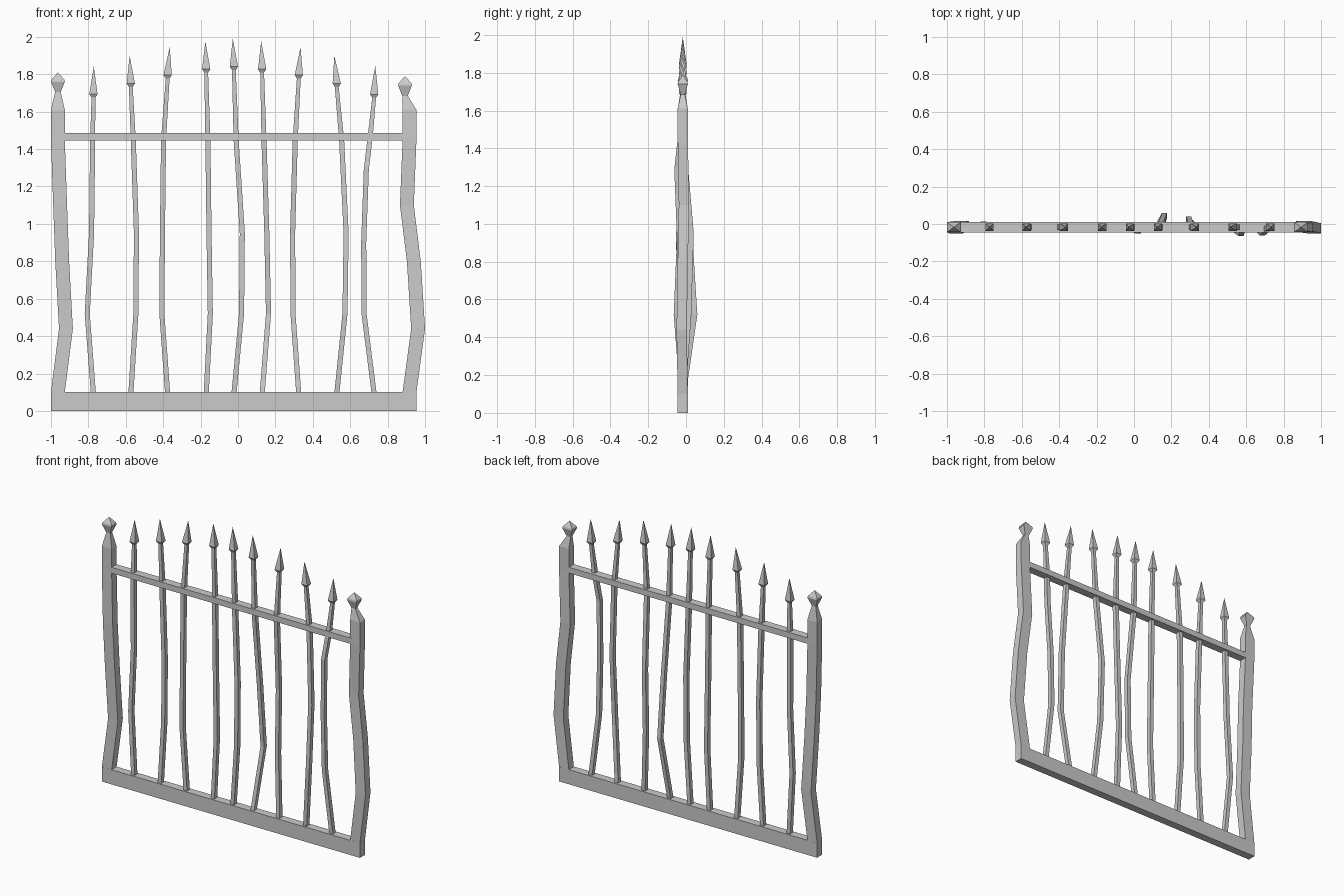
import bpy, bmesh

if "Cube" in bpy.data.objects:
    bpy.data.objects.remove(bpy.data.objects["Cube"])

YC = -0.017  # depth centre of the frame
SQUARE = ((-1, -1), (1, -1), (1, 1), (-1, 1))


def loft(name, rings):
    """Four-sided solid through horizontal rings (x, y, z, half width, half depth)."""
    bm = bmesh.new()
    prev = None
    for x, y, z, w, d in rings:
        ring = [bm.verts.new((x + sx * w, YC + y + sy * d, z)) for sx, sy in SQUARE]
        if prev:
            for i in range(4):
                j = (i + 1) % 4
                bm.faces.new((prev[i], prev[j], ring[j], ring[i]))
        else:
            bm.faces.new(ring[::-1])
        prev = ring
    bm.faces.new(prev)
    bmesh.ops.remove_doubles(bm, verts=bm.verts, dist=0.0008)
    bmesh.ops.recalc_face_normals(bm, faces=bm.faces)
    me = bpy.data.meshes.new(name)
    bm.to_mesh(me)
    bm.free()
    bpy.context.collection.objects.link(bpy.data.objects.new(name, me))


def beam(name, x0, x1, z0, z1):
    x, w, d = (x0 + x1) / 2, (x1 - x0) / 2, 0.0275
    loft(name, [(x, 0, z0, w, d), (x, 0, z1, w, d)])


def post(name, x, low, mid, high, sway, lean, top):
    """Bent post with a necked, pointed finial leaning sideways."""
    w, d, f = 0.037, 0.027, x + lean
    path = [(0, 0, 0), (0, 0, .1), (low, sway, .44), (mid, 0, .8),
            (high, -sway, 1.1), (0, 0, 1.45), (0, 0, 1.61)]
    rings = [(x + dx, dy, z, w, d) for dx, dy, z in path]
    for drop, s in ((.105, .4), (.05, 1), (.038, .92), (0, 0)):
        rings.append((f, 0, top - drop, w * s, d * s))
    loft(name, rings)


def bar(name, x, low, mid, rail, y_low, y_mid, top):
    """Bent bar: sideways and depth offsets at three heights, then a spear head."""
    w, d, neck = 0.0135, 0.015, top - 0.167
    loft(name, [(x, 0, .09, w, d), (x + low, y_low, .52, w, d),
                (x + mid, y_mid, .95, w, d), (x + rail, 0, 1.45, w, d),
                (x, 0, neck, w * .75, d * .75), (x, 0, neck + .018, .022, .021),
                (x - rail * .5, 0, top, 0, 0)])


# Frame
beam("bottom_beam", -1.0, 0.955, 0.0, 0.10)
beam("top_rail", -0.935, 0.89, 1.445, 1.485)
post("left_post", -0.963, .043, .023, .012, .006, 0, 1.81)
post("right_post", 0.917, .046, .023, -.014, -.006, -.024, 1.79)

# Bars: x, sideways bends (low, mid, rail), depth bends (low, mid)
bars = [
    (-.773, -.033, -.010, -.004, .015, .01),
    (-.573, .027, .030, .013, 0, 0),
    (-.376, -.031, -.028, -.022, 0, 0),
    (-.170, .022, .015, .009, 0, 0),
    (-.022, .041, .045, .012, -.018, -.02),
    (.129, .034, .025, .010, .062, .035),
    (.325, -.031, -.033, -.019, .03, .043),
    (.528, .044, .050, .026, -.033, -.015),
    (.728, -.054, -.056, -.026, -.005, -.015),
]
for n, b in enumerate(bars):
    # spear tips rise in an arc towards the middle bar
    top = 1.99 - 0.014 * abs(n - 4) ** 1.7
    if n < 8:
        bar(f"spear_bar_{n + 1}", *b, top)

# Last bar has its sharp bend higher up
x, low, mid, rail, y_low, y_mid = bars[-1]
w, d = 0.0135, 0.015
loft("spear_bar_9", [(x, 0, .09, w, d), (x + low, y_low, .52, w, d),
                     (x + mid, y_mid, .9, w, d), (x - .042, -.03, 1.29, w, d),
                     (x + rail * .8, -.01, 1.47, w, d), (x, 0, 1.675, w * .75, d * .75),
                     (x, 0, 1.693, .022, .021), (x + .006, 0, 1.845, 0, 0)])
